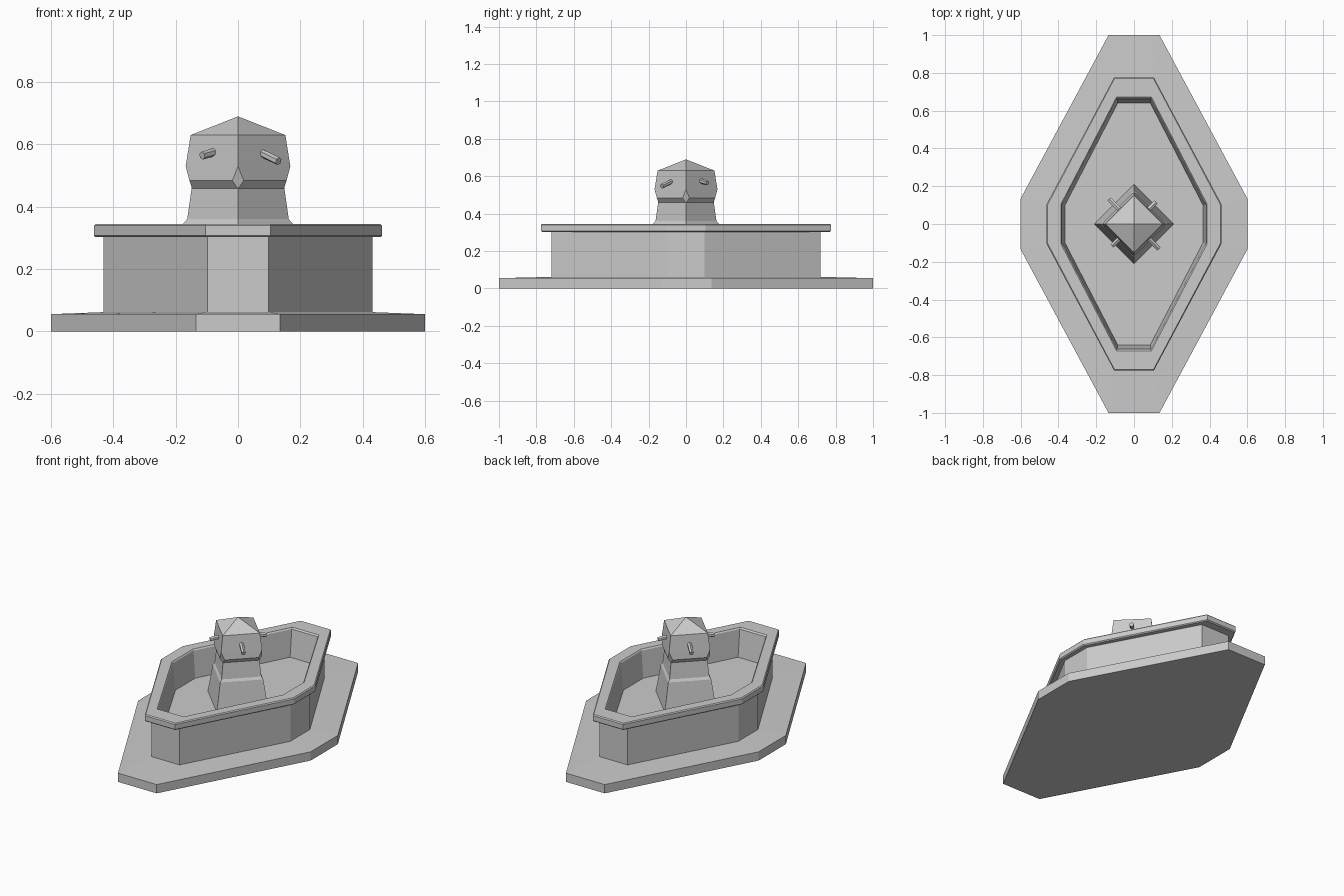
import bpy, bmesh, math
from mathutils import Vector

if "Cube" in bpy.data.objects:
    bpy.data.objects.remove(bpy.data.objects["Cube"])


def ring8(hx, hy, cx, cy, z):
    """Long octagon: a diamond with its four tips cut flat."""
    return [(cx, -hy, z), (hx, -cy, z), (hx, cy, z), (cx, hy, z),
            (-cx, hy, z), (-hx, cy, z), (-hx, -cy, z), (-cx, -hy, z)]


def ring4(r, z):
    return [(0, -r, z), (r, 0, z), (0, r, z), (-r, 0, z)]


def finish(bm, name):
    bmesh.ops.remove_doubles(bm, verts=bm.verts, dist=1e-5)
    bmesh.ops.recalc_face_normals(bm, faces=bm.faces)
    me = bpy.data.meshes.new(name)
    bm.to_mesh(me)
    bm.free()
    ob = bpy.data.objects.new(name, me)
    bpy.context.collection.objects.link(ob)
    return ob


def loft(name, rings):
    """Skin equal-sized rings and cap both ends."""
    bm = bmesh.new()
    loops = [[bm.verts.new(p) for p in ring] for ring in rings]
    n = len(loops[0])
    for a, b in zip(loops, loops[1:]):
        for i in range(n):
            j = (i + 1) % n
            bm.faces.new((a[i], a[j], b[j], b[i]))
    bm.faces.new(loops[0][::-1])
    bm.faces.new(loops[-1])
    return finish(bm, name)


# Stepped plinth, sloping up slightly towards the wall
loft("base_slab", [ring8(.60, 1.0, .135, .135, 0),
                   ring8(.60, 1.0, .135, .135, .055),
                   ring8(.42, .71, .10, .10, .062)])

# Basin: outer wall, overhanging rim, inner wall and floor
loft("basin", [ring8(.432, .72, .098, .098, .05),
               ring8(.432, .72, .098, .098, .302),
               ring8(.457, .77, .103, .103, .302),
               ring8(.463, .776, .105, .105, .308),
               ring8(.463, .776, .105, .105, .339),
               ring8(.457, .77, .103, .103, .345),
               ring8(.387, .672, .092, .105, .345),
               ring8(.381, .663, .09, .102, .337),
               ring8(.366, .64, .086, .098, .17)])

# Tapered pillar with flared foot
loft("pillar", [ring4(.212, .16), ring4(.176, .345), ring4(.163, .36),
                ring4(.148, .465)])

# Head block: undercut with clipped corners, then a low pyramid
bm = bmesh.new()
V = lambda ps: [bm.verts.new(p) for p in ps]
low, mid, top = V(ring4(.147, .457)), V(ring4(.168, .53)), V(ring4(.152, .63))
apex = bm.verts.new((0, 0, .69))
t = .018
d = .174 - t
lip = V([(-t, -d, .484), (t, -d, .484), (d, -t, .484), (d, t, .484),
         (t, d, .484), (-t, d, .484), (-d, t, .484), (-d, -t, .484)])
for i in range(4):
    j = (i + 1) % 4
    a, b, c = lip[2 * i], lip[2 * i + 1], lip[(2 * i + 2) % 8]
    bm.faces.new((low[i], low[j], c, b))
    bm.faces.new((b, c, mid[j], mid[i]))
    bm.faces.new((low[i], b, mid[i]))
    bm.faces.new((low[i], mid[i], a))
    bm.faces.new((mid[i], mid[j], top[j], top[i]))
    bm.faces.new((top[i], top[j], apex))
bm.faces.new(low[::-1])
finish(bm, "head_block")


# Water spouts, one per face, alternately long and short
def spout(name, sx, sy, reach, drop):
    start = Vector((.06 * sx, .06 * sy, .58))
    end = Vector((reach * sx, reach * sy, .58 - drop))
    axis = end - start
    bm = bmesh.new()
    bmesh.ops.create_cone(bm, cap_ends=True, segments=6, radius1=.013,
                          radius2=.013, depth=axis.length)
    ob = finish(bm, name)
    ob.location = (start + end) / 2
    ob.rotation_euler = axis.to_track_quat('Z', 'Y').to_euler()


for k, (sx, sy) in enumerate([(1, -1), (1, 1), (-1, 1), (-1, -1)]):
    long = k % 2 == 0
    spout(f"spout_{k + 1}", sx, sy, .13 if long else .115, .034 if long else .016)
